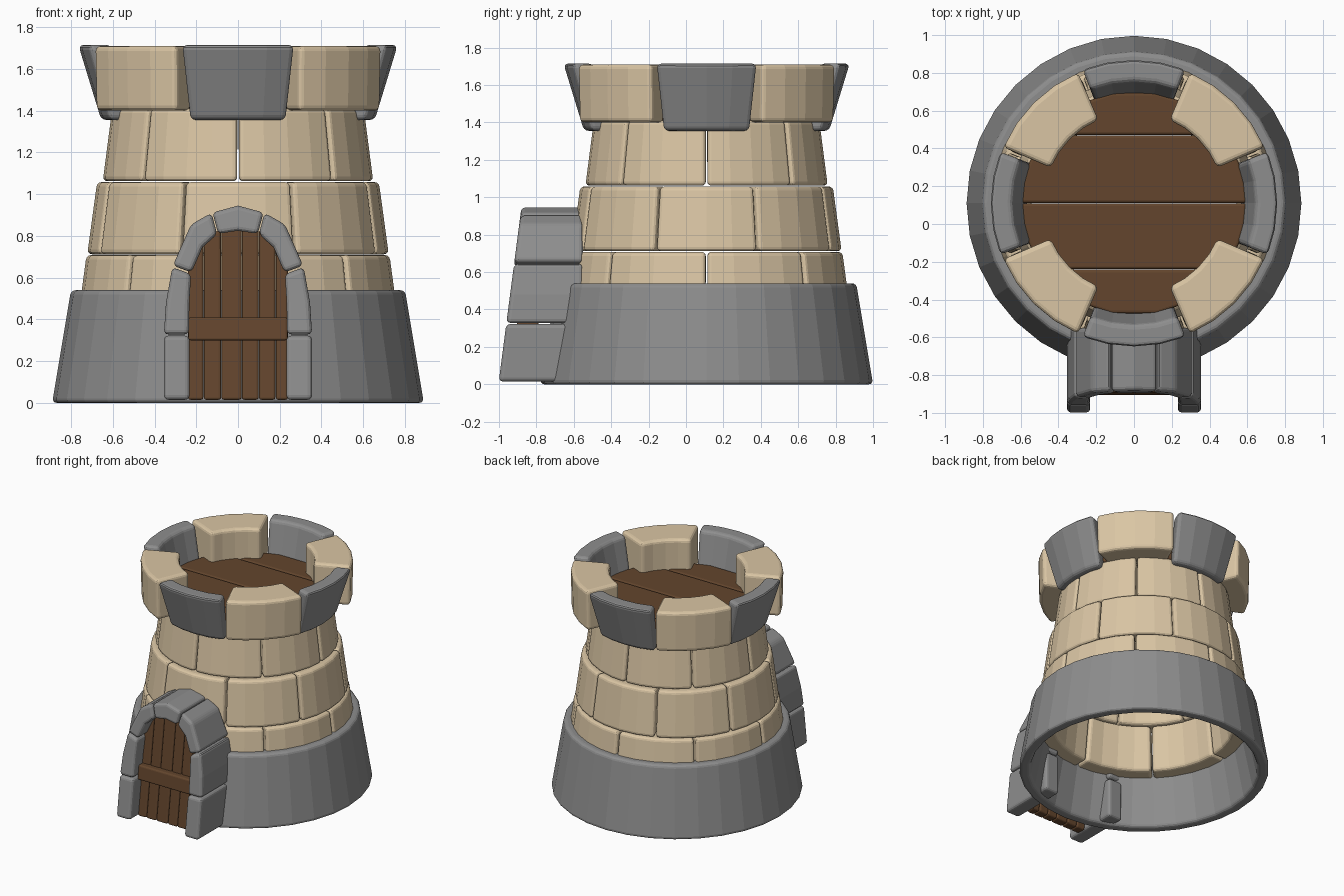
import bpy, bmesh
from math import sin, cos, pi, radians, sqrt
from mathutils import Matrix

if "Cube" in bpy.data.objects:
    bpy.data.objects.remove(bpy.data.objects["Cube"])

CY = 0.11      # tower axis in y
LEAN = 0.13    # backward lean of the doorway


def material(name, rgb):
    m = bpy.data.materials.new(name)
    m.diffuse_color = (*rgb, 1)
    m.use_nodes = True
    m.node_tree.nodes["Principled BSDF"].inputs["Base Color"].default_value = (*rgb, 1)
    return m


tan = material("sandstone", (0.70, 0.56, 0.37))
grey = material("grey stone", (0.27, 0.27, 0.27))
brown = material("brown wood", (0.125, 0.06, 0.026))


def finish(name, bm, mat, bevel):
    bmesh.ops.recalc_face_normals(bm, faces=bm.faces)
    me = bpy.data.meshes.new(name)
    bm.to_mesh(me)
    bm.free()
    me.materials.append(mat)
    ob = bpy.data.objects.new(name, me)
    bpy.context.collection.objects.link(ob)
    mod = ob.modifiers.new("rounded edges", 'BEVEL')
    mod.width = bevel
    mod.segments = 3
    mod.limit_method = 'ANGLE'
    mod.angle_limit = radians(35)
    return ob


def loft(name, ring_a, ring_b, mat, bevel):
    """Closed solid between two matching outlines."""
    bm = bmesh.new()
    a = [bm.verts.new(p) for p in ring_a]
    b = [bm.verts.new(p) for p in ring_b]
    bm.faces.new(a)
    bm.faces.new(b)
    for i in range(len(a)):
        j = (i + 1) % len(a)
        bm.faces.new((a[i], a[j], b[j], b[i]))
    return finish(name, bm, mat, bevel)


def sector(mid, half, r_out, r_in, z, steps=4):
    """Outline of a ring sector at height z, angles in degrees."""
    angs = [radians(mid - half + 2 * half * i / steps) for i in range(steps + 1)]
    pts = [(r_out, t) for t in angs] + [(r_in, t) for t in reversed(angs)]
    return [(r * cos(t), CY + r * sin(t), z) for r, t in pts]


def wall_block(name, mid, half, low, high, mat, bevel):
    """low and high are (z, outer radius, inner radius)."""
    rings = [sector(mid, half, ro, ri, z) for z, ro, ri in (low, high)]
    return loft(name, *rings, mat, bevel)


def leaning(name, outline, front, back, mat, bevel, lean_back=0.0):
    """Solid from an xz outline whose front leans backward."""
    a = [(x, front + LEAN * z, z) for x, z in outline]
    b = [(x, back + lean_back * z, z) for x, z in outline]
    return loft(name, a, b, mat, bevel)


# Hollow flared base
bm = bmesh.new()
profile = [(0.89, 0), (0.80, 0.54), (0.70, 0.54), (0.81, 0)]
vs = [bm.verts.new((r, CY, z)) for r, z in profile]
es = [bm.edges.new((vs[i], vs[(i + 1) % 4])) for i in range(4)]
bmesh.ops.spin(bm, geom=vs + es, cent=(0, CY, 0), axis=(0, 0, 1),
               angle=2 * pi, steps=32, use_merge=True)
bmesh.ops.remove_doubles(bm, verts=bm.verts, dist=0.0005)
finish("base_ring", bm, grey, 0.022)

# Three staggered courses of bricks
courses = [
    (22.5, (0.36, 0.775, 0.63), (0.708, 0.728, 0.59)),
    (0.0, (0.712, 0.722, 0.58), (1.058, 0.675, 0.54)),
    (22.5, (1.062, 0.65, 0.51), (1.41, 0.605, 0.47)),
]
for c, (offset, low, high) in enumerate(courses):
    for i in range(8):
        wall_block(f"wall_brick_{c + 1}_{i + 1}", offset + 45 * i, 22.1,
                   low, high, tan, 0.022)

# Battlements: upright sandstone blocks alternating with leaning grey ones
for i in range(4):
    wall_block(f"sandstone_merlon_{i + 1}", 45 + 90 * i, 21.8,
               (1.40, 0.745, 0.48), (1.71, 0.752, 0.48), tan, 0.025)
    wall_block(f"grey_merlon_{i + 1}", 90 * i, 21,
               (1.355, 0.655, 0.56), (1.715, 0.765, 0.645), grey, 0.025)

# Round plank floor on top
R = 0.595
edges = [-0.585, -0.35, 0.0, 0.36, 0.585]
for i in range(4):
    y0, y1 = edges[i] + 0.002, edges[i + 1] - 0.002
    ys = [y0 + (y1 - y0) * k / 5 for k in range(6)]
    outline = [(sqrt(R * R - y * y), y + CY) for y in ys]
    outline += [(-x, y) for x, y in reversed(outline)]
    loft(f"floor_plank_{i + 1}", [(x, y, 1.41) for x, y in outline],
         [(x, y, 1.48) for x, y in outline], brown, 0.014)

# Doorway stones, one side mirrored to the other
side_stones = {
    "door_foot_stone": [(0.232, 0.015), (0.355, 0.015), (0.355, 0.322), (0.232, 0.322)],
    "door_side_stone": [(0.235, 0.328), (0.355, 0.328), (0.345, 0.48),
                        (0.315, 0.65), (0.225, 0.617), (0.233, 0.48)],
    "door_arch_stone": [(0.223, 0.625), (0.312, 0.658), (0.225, 0.855),
                        (0.127, 0.91), (0.1, 0.808), (0.17, 0.745)],
}
for name, pts in side_stones.items():
    for side, s in (("left", 1), ("right", -1)):
        leaning(f"{name}_{side}", [(s * x, z) for x, z in pts],
                -1.003, -0.55, grey, 0.022)
leaning("door_keystone", [(0.095, 0.81), (0.122, 0.912), (0, 0.945), (-0.122, 0.912),
                          (-0.095, 0.81), (0, 0.825)], -1.003, -0.55, grey, 0.02)


# Door planks with a curved top, and a cross bar
def door_top(x):
    return 0.86 - 3.2 * x * x


seams = [-0.24, -0.165, -0.08, 0.018, 0.1, 0.18, 0.24]
for i in range(6):
    x0, x1 = seams[i] + 0.001, seams[i + 1] - 0.001
    leaning(f"door_plank_{i + 1}", [(x0, 0.015), (x1, 0.015), (x1, door_top(x1)),
                                    (x0, door_top(x0))], -0.90, -0.83, brown, 0.012, LEAN)
leaning("door_bar", [(-0.238, 0.3), (0.238, 0.3), (0.238, 0.41), (-0.238, 0.41)],
        -0.945, -0.85, brown, 0.012, LEAN)
